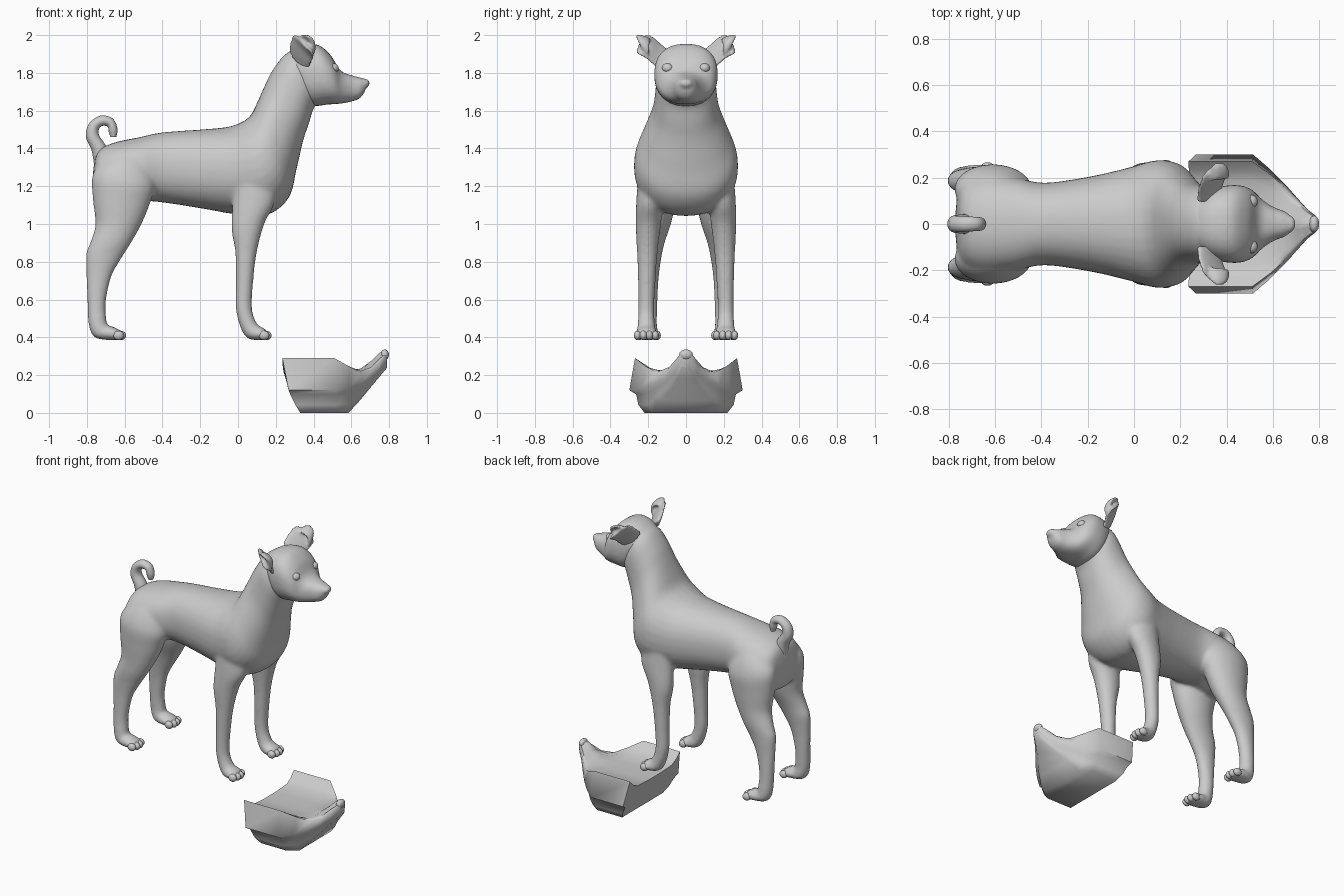
import bpy, bmesh, math
from mathutils import Vector, Matrix


def catmull(p0, p1, p2, p3, t):
    return 0.5 * (2 * p1 + (p2 - p0) * t + (2 * p0 - 5 * p1 + 4 * p2 - p3) * t * t
                  + (3 * p1 - p0 - 3 * p2 + p3) * t ** 3)


def skin(bm, loops):
    rows = [[bm.verts.new(p) for p in loop] for loop in loops]
    n = len(rows[0])
    for a, b in zip(rows, rows[1:]):
        for i in range(n):
            bm.faces.new((a[i], a[(i + 1) % n], b[(i + 1) % n], b[i]))
    bm.faces.new(rows[0][::-1])
    bm.faces.new(rows[-1])


def power(v, p):
    return math.copysign(abs(v) ** p, v)


def loft(bm, rings, side=1, p=1.0, n=32, steps=5):
    """Smooth skin through (super)elliptical rings given as (centre, u, v)."""
    fine = []
    for i in range(len(rings) - 1):
        q = [rings[max(0, min(len(rings) - 1, i + k))] for k in (-1, 0, 1, 2)]
        for s in range(steps):
            fine.append([catmull(*[r[c] for r in q], s / steps) for c in range(3)])
    fine.append(rings[-1])
    loops = []
    for c, u, v in fine:
        pts = [c + u * power(math.cos(a), p) + v * power(math.sin(a), p)
               for a in (2 * math.pi * k / n for k in range(n))]
        loops.append([Vector((q.x, q.y * side, q.z)) for q in pts])
    skin(bm, loops)


def ring(ax, az, bx, bz, w, y=0.0):
    """Ring spanning two side-view outline points, half width w about y."""
    return (Vector(((ax + bx) / 2, y, (az + bz) / 2)),
            Vector(((ax - bx) / 2, 0, (az - bz) / 2)), Vector((0, w, 0)))


def ball(bm, loc, size):
    m = Matrix.Translation(loc) @ Matrix.Diagonal((*size, 1))
    bmesh.ops.create_uvsphere(bm, u_segments=20, v_segments=12, radius=1, matrix=m)


def finish(bm, name, angle=None, fuse=0):
    bmesh.ops.recalc_face_normals(bm, faces=bm.faces)
    me = bpy.data.meshes.new(name)
    bm.to_mesh(me)
    bm.free()
    ob = bpy.data.objects.new(name, me)
    bpy.context.collection.objects.link(ob)
    bpy.context.view_layer.objects.active = ob
    ob.select_set(True)
    if angle:
        bpy.ops.object.shade_smooth_by_angle(angle=math.radians(angle))
    else:
        bpy.ops.object.shade_smooth()
    ob.select_set(False)
    if fuse:  # merge overlapping parts into one skin
        rm = ob.modifiers.new("fuse", 'REMESH')
        rm.mode, rm.voxel_size, rm.use_smooth_shade = 'VOXEL', .009, True
        sm = ob.modifiers.new("soften", 'SMOOTH')
        sm.factor, sm.iterations = .5, fuse


dog, head = bmesh.new(), bmesh.new()
tail, ears, toes, eyes = bmesh.new(), bmesh.new(), bmesh.new(), bmesh.new()

# Torso and neck
loft(dog, [ring(*r) for r in (
    (-.765, 1.30, -.772, 1.20, .06), (-.74, 1.385, -.75, 1.10, .17),
    (-.66, 1.43, -.64, 1.09, .21), (-.52, 1.46, -.50, 1.12, .20),
    (-.40, 1.485, -.37, 1.11, .178), (-.20, 1.50, -.18, 1.08, .205),
    (-.05, 1.515, .00, 1.05, .243), (.03, 1.545, .16, 1.05, .275),
    (.07, 1.58, .27, 1.14, .265), (.10, 1.64, .31, 1.29, .225),
    (.14, 1.73, .345, 1.44, .18), (.18, 1.81, .375, 1.53, .165),
    (.24, 1.89, .40, 1.61, .157), (.30, 1.93, .43, 1.65, .135))], p=.9)

# Head, muzzle and nose
loft(head, [ring(*r) for r in (
    (.255, 1.90, .33, 1.66, .12), (.33, 1.945, .40, 1.625, .158),
    (.42, 1.95, .47, 1.632, .168), (.49, 1.895, .52, 1.635, .150),
    (.54, 1.815, .56, 1.64, .108), (.60, 1.788, .60, 1.648, .074),
    (.65, 1.775, .645, 1.665, .056), (.68, 1.765, .672, 1.70, .036))], p=.84)
ball(head, (.676, 0, 1.745), (.022, .036, .024))

# Curled tail
loft(tail, [ring(*r) for r in (
    (-.66, 1.33, -.76, 1.30, .045), (-.70, 1.415, -.775, 1.39, .042),
    (-.735, 1.47, -.805, 1.46, .038), (-.735, 1.505, -.79, 1.53, .035),
    (-.715, 1.52, -.73, 1.573, .033), (-.69, 1.515, -.665, 1.56, .03),
    (-.685, 1.49, -.638, 1.505, .028), (-.675, 1.46, -.645, 1.46, .018))])

hind = [(-.53, 1.43, -.69, 1.39, .03, .08), (-.49, 1.36, -.73, 1.33, .075, .125),
        (-.44, 1.22, -.773, 1.25, .105, .148),
        (-.465, 1.11, -.768, 1.12, .10, .155), (-.51, 1.00, -.755, 1.00, .085, .165),
        (-.565, .90, -.78, .91, .068, .18), (-.615, .82, -.805, .84, .056, .185),
        (-.67, .72, -.803, .72, .046, .19), (-.70, .58, -.798, .58, .044, .195),
        (-.695, .49, -.79, .46, .047, .20), (-.69, .465, -.757, .397, .052, .20),
        (-.655, .455, -.67, .385, .06, .20), (-.61, .43, -.61, .386, .05, .20)]
fore = [(.15, 1.38, .03, 1.38, .04, .18), (.18, 1.26, -.01, 1.26, .065, .185),
        (.195, 1.12, -.03, 1.10, .072, .192),
        (.14, 1.00, -.035, .97, .066, .20), (.10, .85, -.015, .85, .055, .205),
        (.08, .68, -.012, .68, .046, .208), (.075, .55, -.012, .55, .043, .21),
        (.097, .48, .013, .45, .047, .21), (.115, .46, .052, .393, .055, .21),
        (.135, .45, .12, .385, .063, .21), (.16, .43, .16, .386, .052, .21)]
# Ear rings: centre, half width, half thickness
ear = [(.32, .11, 1.865, .05, .03), (.33, .155, 1.90, .054, .024),
       (.343, .195, 1.935, .056, .02), (.352, .225, 1.945, .052, .018),
       (.365, .247, 1.94, .038, .016), (.37, .258, 1.93, .016, .01)]

for s in (1, -1):
    # Legs
    loft(dog, [ring(*r) for r in hind], s)
    loft(dog, [ring(*r) for r in fore], s)
    # Toes
    for x, y in ((-.632, .20), (.138, .21)):
        for k in (-1.5, -.5, .5, 1.5):
            ball(toes, (x + .012 * (1.5 - abs(k)), s * (y + .031 * k), .41), (.028, .02, .025))
    # Ears
    loft(ears, [(Vector((x, y, z)), Vector((w, .2 * w, -1.05 * w)), Vector((0, -.6 * t, .8 * t)))
                for x, y, z, w, t in ear], s)
    # Folded ear tips
    loft(ears, [(Vector((x, y, z)), Vector((0, .035, .012)) * w, Vector((.012, 0, .008)))
                for x, y, z, w in ((.325, .215, 1.985, .8), (.355, .225, 1.988, 1.1),
                                   (.39, .225, 1.965, 1), (.40, .215, 1.925, .6),
                                   (.395, .205, 1.895, .2))], s)
    # Eyes
    ball(eyes, (.503, s * .097, 1.825), (.03, .03, .026))

finish(dog, "dog_body", fuse=22)
finish(head, "head", fuse=8)
finish(ears, "ears", fuse=4)
finish(tail, "tail")
finish(toes, "toes")
finish(eyes, "eyes")

# Separate trough-topped snout piece on the ground
piece = bmesh.new()
loops = []
for xt, xb, W, zt, zw, zm, zb in (
        (.235, .33, .30, .22, .29, .12, .0), (.51, .52, .30, .22, .29, .12, .0),
        (.59, .585, .235, .222, .245, .13, .0), (.65, .645, .175, .235, .215, .15, .065),
        (.705, .69, .115, .275, .225, .18, .12), (.75, .74, .065, .32, .27, .22, .18),
        (.79, .79, .03, .325, .315, .275, .24)):
    lo = zm - zb
    f1 = .1 if zw > zt else .65
    half = [(.22, zt), (.62, zt + (zw - zt) * f1), (.77, zt + (zw - zt) * max(.45, f1)), (.90, zw),
            (1, zm), (.88, zb + lo * .82), (.84, zb + lo * .35), (.73, zb)]
    prof = half + [(-f, z) for f, z in half[::-1]]
    loops.append([])
    for f, z in prof:
        t = min(1, max(0, (z - zb) / max(zw - zb, .01)))
        loops[-1].append((xb + (xt - xb) * (1 - (1 - t) ** 2), f * W, z))
skin(piece, loops)
ball(piece, (.777, 0, .308), (.022, .036, .028))
finish(piece, "snout_piece", 58)
